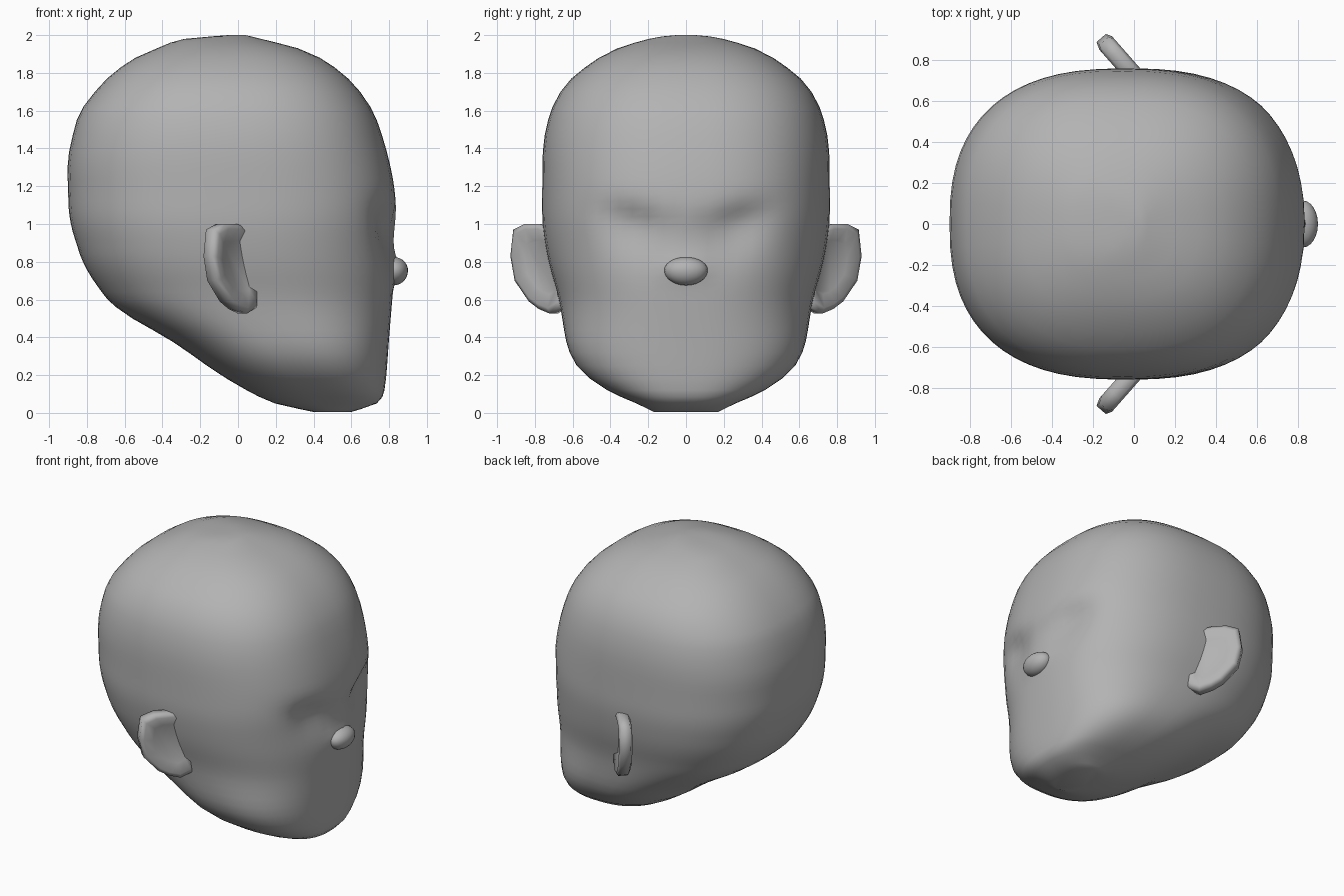
import bpy, bmesh, math
from mathutils import Vector

if "Cube" in bpy.data.objects:
    bpy.data.objects.remove(bpy.data.objects["Cube"])

# (z, x) silhouettes of back and face, (z, half width) of the front outline
BACK = [(.005, .40), (.05, .18), (.18, -.07), (.35, -.30), (.46, -.48), (.54, -.65), (.77, -.815),
        (1.02, -.895), (1.35, -.905), (1.61, -.84), (1.85, -.62), (1.98, -.31), (2, -.05)]
FACE = [(.005, .60), (.05, .75), (.12, .78), (.4, .80), (.7, .825), (.88, .825), (1.05, .838),
        (1.15, .835), (1.3, .81), (1.47, .765), (1.63, .705), (1.81, .555), (1.92, .37), (2, .04)]
WIDTH = [(.005, .17), (.05, .26), (.12, .43), (.21, .56), (.32, .625), (.45, .648), (.6, .67), (.8, .73),
         (1, .762), (1.4, .76), (1.55, .735), (1.7, .675), (1.81, .575), (1.93, .38), (1.99, .16), (2, .05)]

grey = bpy.data.materials.new("grey")
grey.diffuse_color = (.45, .45, .45, 1)
grey.use_nodes = True
grey.node_tree.nodes["Principled BSDF"].inputs["Base Color"].default_value = grey.diffuse_color


def lerp(table, z):
    for (z0, v0), (z1, v1) in zip(table, table[1:]):
        if z <= z1:
            return v0 + (v1 - v0) * max(0, (z - z0) / (z1 - z0))
    return table[-1][1]


def soft(table, z):
    # averaged lookup, so the profile has no creases
    h = min(.07, .4 * (z - .005), .4 * (2 - z))
    return sum(lerp(table, z + h * k / 2) for k in range(-2, 3)) / 5


def spow(v, e):
    return math.copysign(abs(v) ** e, v)


def finish(name, bm, angle=180):
    bmesh.ops.recalc_face_normals(bm, faces=bm.faces)
    me = bpy.data.meshes.new(name)
    bm.to_mesh(me)
    bm.free()
    me.materials.append(grey)
    ob = bpy.data.objects.new(name, me)
    bpy.context.collection.objects.link(ob)
    bpy.ops.object.select_all(action='DESELECT')
    ob.select_set(True)
    bpy.context.view_layer.objects.active = ob
    bpy.ops.object.shade_smooth_by_angle(angle=math.radians(angle))
    return ob


def bridge(bm, loops):
    n = len(loops[0])
    for a, b in zip(loops, loops[1:]):
        for i in range(n):
            j = (i + 1) % n
            bm.faces.new((a[i], a[j], b[j], b[i]))
    bm.faces.new(loops[0])
    bm.faces.new(loops[-1])


# Skull and jaw: lofted superellipse rings, pressed in at the eye sockets
levels = [.005, .02, .05, .085, .12, .18, .25, .32, .38, .44, .5, .56]
levels += [.6 + .04 * i for i in range(17)]
levels += [1.3, 1.38, 1.47, 1.55, 1.62, 1.7, 1.77, 1.83, 1.88, 1.93, 1.96, 1.98, 1.993, 2]
N = 64
bm = bmesh.new()
rings = []
for z in levels:
    xb, xf, w = soft(BACK, z), soft(FACE, z), soft(WIDTH, z)
    ring = []
    for i in range(N):
        a = 2 * math.pi * i / N
        c, s = spow(math.cos(a), 2 / 2.5), spow(math.sin(a), 2 / 2.5)
        x, y = (xb + xf) / 2 + (xf - xb) / 2 * c, w * s
        if x > .3:
            d = z - 1.0 - .25 * (abs(y) - .25)
            x -= .06 * math.exp(-((abs(y) - .27) / .17) ** 2 - (d / (.09 if d > 0 else .16)) ** 2)
            # bridge of the nose
            x += .03 * math.exp(-(y / .09) ** 2 - ((z - .77) / .07) ** 2)
        ring.append(bm.verts.new((x, y, z)))
    rings.append(ring)
bridge(bm, rings)
finish("head", bm)

# Button nose
bm = bmesh.new()
bmesh.ops.create_uvsphere(bm, u_segments=24, v_segments=14, radius=1)
for v in bm.verts:
    x, y, z = v.co
    v.co = (.825 + .075 * x, .115 * y, .755 + (.07 if z > 0 else .08) * z)
finish("nose", bm)

# Ears: outline (outward distance, z) given thickness, swept backwards, hollow in front
OUTLINE = [(-.12, .97), (.02, 1.0), (.12, 1.0), (.20, .97), (.22, .83), (.19, .70),
           (.09, .59), (.02, .55), (-.06, .525), (-.14, .56)]


def ear(side, name):
    out, thick = Vector((-.66, .75 * side, 0)), Vector((.75, .66 * side, 0))
    bm = bmesh.new()
    loops = []
    for t, inset in ((-.045, .15), (-.03, 0), (.03, 0), (.045, .12), (.02, .4)):
        loop = []
        for s, z in OUTLINE:
            s, z = s + (-.02 - s) * inset, z + (.78 - z) * inset
            p = Vector((-.015, .745 * side, z)) + out * s + thick * t
            loop.append(bm.verts.new(p))
        loops.append(loop)
    bridge(bm, loops)
    finish(name, bm, 80)


ear(1, "left_ear")
ear(-1, "right_ear")
